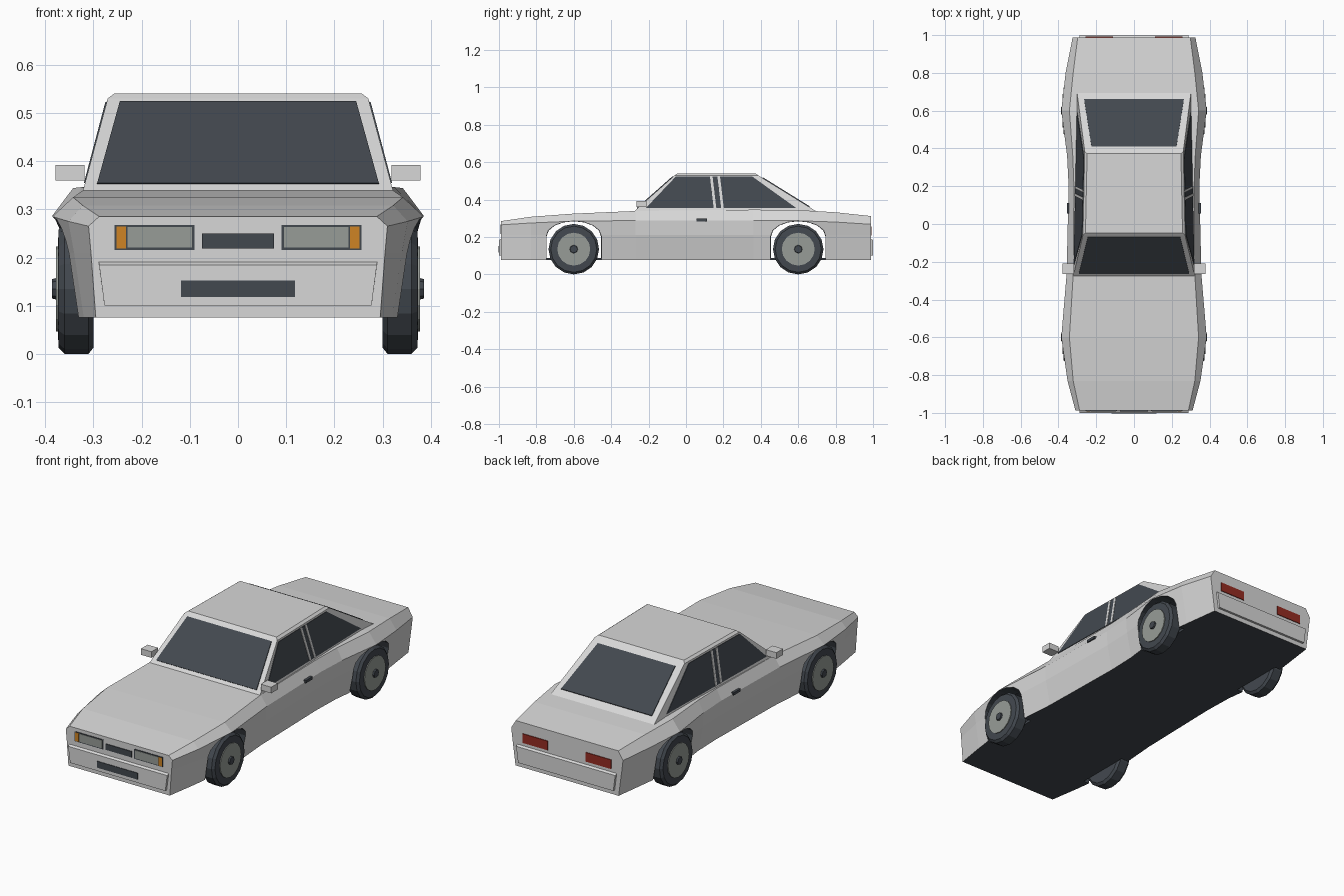
import bpy, bmesh
from math import sin, cos, pi
from mathutils import Vector

if "Cube" in bpy.data.objects:
    bpy.data.objects.remove(bpy.data.objects["Cube"])


def material(name, rgb):
    m = bpy.data.materials.new(name)
    m.use_nodes = True
    m.diffuse_color = (*rgb, 1)
    m.node_tree.nodes["Principled BSDF"].inputs["Base Color"].default_value = (*rgb, 1)
    return m


PAINT = material("silver_paint", (0.68, 0.68, 0.68))
DARK = material("dark_trim", (0.055, 0.065, 0.078))
LENS = material("grey_lens", (0.31, 0.335, 0.31))
AMBER = material("amber_lens", (0.62, 0.23, 0.018))
RED = material("red_lens", (0.3, 0.025, 0.016))


def loft(name, rings, mat):
    """Closed solid through rings with equal point counts."""
    bm = bmesh.new()
    loops = [[bm.verts.new(p) for p in ring] for ring in rings]
    n = len(loops[0])
    for a, b in zip(loops, loops[1:]):
        for i in range(n):
            j = (i + 1) % n
            bm.faces.new((a[i], a[j], b[j], b[i]))
    bm.faces.new(loops[0])
    bm.faces.new(loops[-1])
    bmesh.ops.recalc_face_normals(bm, faces=bm.faces)
    mesh = bpy.data.meshes.new(name)
    bm.to_mesh(mesh)
    bm.free()
    mesh.materials.append(mat)
    ob = bpy.data.objects.new(name, mesh)
    bpy.context.collection.objects.link(ob)
    return ob


def prism(name, pts, vec, mat):
    pts = [Vector(p) for p in pts]
    return loft(name, [pts, [p + Vector(vec) for p in pts]], mat)


def box(name, x, y, z, mat):
    pts = [(x[0], y[0], z[0]), (x[1], y[0], z[0]), (x[1], y[0], z[1]), (x[0], y[0], z[1])]
    return prism(name, pts, (0, y[1] - y[0], 0), mat)


def lathe(name, profile, y, z, side, mat, n=16):
    """Revolve (x, radius) pairs about a sideways axle."""
    return loft(name, [[(side * x, y + r * cos(2 * pi * i / n), z + r * sin(2 * pi * i / n))
                        for i in range(n)] for x, r in profile], mat)


# Body shell: y, top z, top half width, shoulder z, shoulder, waist and sill half widths
stations = [
    (-.988, .285, .288, .265, .31, .305, .295),
    (-.83, .308, .322, .275, .352, .34, .32),
    (-.6, .325, .342, .285, .385, .37, .35),
    (-.27, .339, .322, .288, .357, .352, .325),
    (.2, .344, .318, .288, .346, .342, .315),
    (.36, .346, .324, .288, .354, .348, .32),
    (.6, .344, .342, .287, .385, .37, .35),
    (.8, .332, .322, .28, .362, .348, .325),
    (.988, .312, .298, .268, .325, .318, .3),
]
rings = []
for y, zt, wt, zs, ws, wm, wb in stations:
    half = [(wt, zt), (ws, zs), (wm, .21), (wb, .076)]
    rings.append([(x, y, z) for x, z in half] + [(-x, y, z) for x, z in reversed(half)])
body = loft("body", rings, PAINT)
body.data.materials.append(DARK)


# Wheel arches: open wells at the sides, joined by a tunnel above the floor
def arch(y, width, low):
    curve = [(y + width * cos(pi * i / 8), .205 + .08 * sin(pi * i / 8)) for i in range(9)]
    return [(y + width, low)] + curve + [(y - width, low)]


cutters = []
for y in (-.6, .6):
    for x in (-.5, .297):
        cutters.append(prism("arch_cutter", [(x, a, b) for a, b in arch(y, .147, -.05)],
                             (.203, 0, 0), DARK))
    cutters.append(prism("tunnel_cutter", [(-.32, a, b - .001) for a, b in arch(y, .145, .09)],
                         (.64, 0, 0), DARK))
for c in cutters:
    c.hide_render = True
    mod = body.modifiers.new("arch", "BOOLEAN")
    mod.operation = "DIFFERENCE"
    mod.solver = "EXACT"
    mod.material_mode = "TRANSFER"
    mod.object = c
deps = bpy.context.evaluated_depsgraph_get()
carved = bpy.data.meshes.new_from_object(body.evaluated_get(deps))
body.modifiers.clear()
body.data = carved
for c in cutters:
    bpy.data.objects.remove(c)

# Dark underside
dark_slot = list(carved.materials).index(DARK)
for f in carved.polygons:
    if f.normal.z < -.9 and f.center.z < .09:
        f.material_index = dark_slot


# Cabin with sloped screens and a chamfered roof
def side_x(y, z):
    return .3143 - .021 * y - .245 * (z - .345)


def front_y(z):
    return -.28 + 1.128 * (z - .335)


def rear_y(z):
    return .7 - 1.615 * (z - .335)


def cabin_ring(z, zs, inset):
    f, r = front_y(zs) + inset, rear_y(zs) - inset
    xf, xr = side_x(f, zs) - inset, side_x(r, zs) - inset
    return [(xf, f, z), (xr, r, z), (-xr, r, z), (-xf, f, z)]


loft("cabin", [cabin_ring(.335, .335, 0), cabin_ring(.53, .53, 0),
               cabin_ring(.54, .53, .013)], PAINT)


# Windscreen and rear window
def screen(name, y_at, low, high, vec):
    (xl, zl), (xh, zh) = low, high
    prism(name, [(-xl, y_at(zl), zl), (xl, y_at(zl), zl),
                 (xh, y_at(zh), zh), (-xh, y_at(zh), zh)], vec, DARK)


screen("windscreen", front_y, (.292, .352), (.245, .522), (0, -.003, .003))
screen("rear_window", rear_y, (.264, .36), (.225, .515), (0, .002, .004))

for s, label in ((1, "left"), (-1, "right")):
    # Side glass and door pillars
    def side_plate(name, yz, thick, mat):
        prism(label + name, [(s * side_x(y, z), y, z) for y, z in yz],
              (s * thick, 0, thick * .25), mat)

    side_plate("_side_glass", [(-.215, .354), (-.055, .522), (.355, .522), (.59, .354)], .003, DARK)
    for k, y in enumerate((.128, .168)):
        side_plate("_pillar_%d" % k, [(y, .522), (y + .014, .522), (y + .034, .354),
                                      (y + .02, .354)], .005, PAINT)

    # Mirror and door handle
    box(label + "_mirror", (s * .318, s * .379), (-.265, -.21), (.36, .392), PAINT)
    box(label + "_door_handle", (s * .34, s * .356), (.055, .112), (.284, .298), DARK)

    # Lamps
    box(label + "_lamp_frame", (s * .09, s * .256), (-.98, -.991), (.216, .267), DARK)
    box(label + "_headlamp", (s * .095, s * .229), (-.985, -.993), (.221, .263), LENS)
    box(label + "_indicator", (s * .232, s * .252), (-.985, -.993), (.219, .264), AMBER)
    box(label + "_tail_lamp", (s * .11, s * .257), (.983, .992), (.207, .255), RED)

    # Wheels
    for y, end in ((-.6, "front"), (.6, "rear")):
        tag = "%s_%s" % (label, end)
        lathe(tag + "_tyre", [(.3, .122), (.31, .135), (.36, .135), (.372, .123), (.374, .085)],
              y, .135, s, DARK)
        lathe(tag + "_rim", [(.36, .088), (.378, .088)], y, .135, s, LENS)
        lathe(tag + "_hub_cap", [(.37, .024), (.386, .02)], y, .135, s, DARK, 8)

# Grille and lower intake
box("grille", (-.075, .075), (-.98, -.992), (.219, .25), DARK)
box("lower_intake", (-.118, .118), (-.99, -1.003), (.118, .152), DARK)

# Bumpers: tapered slabs with a sloping top ledge
for d, end in ((-1, "front"), (1, "rear")):
    profile = [(.29, .975, .198), (.288, 1, .184), (.277, 1, .1), (.277, .975, .1)]
    loft(end + "_bumper", [[(k * x, d * y, z) for x, y, z in profile] for k in (-1, 1)], PAINT)
